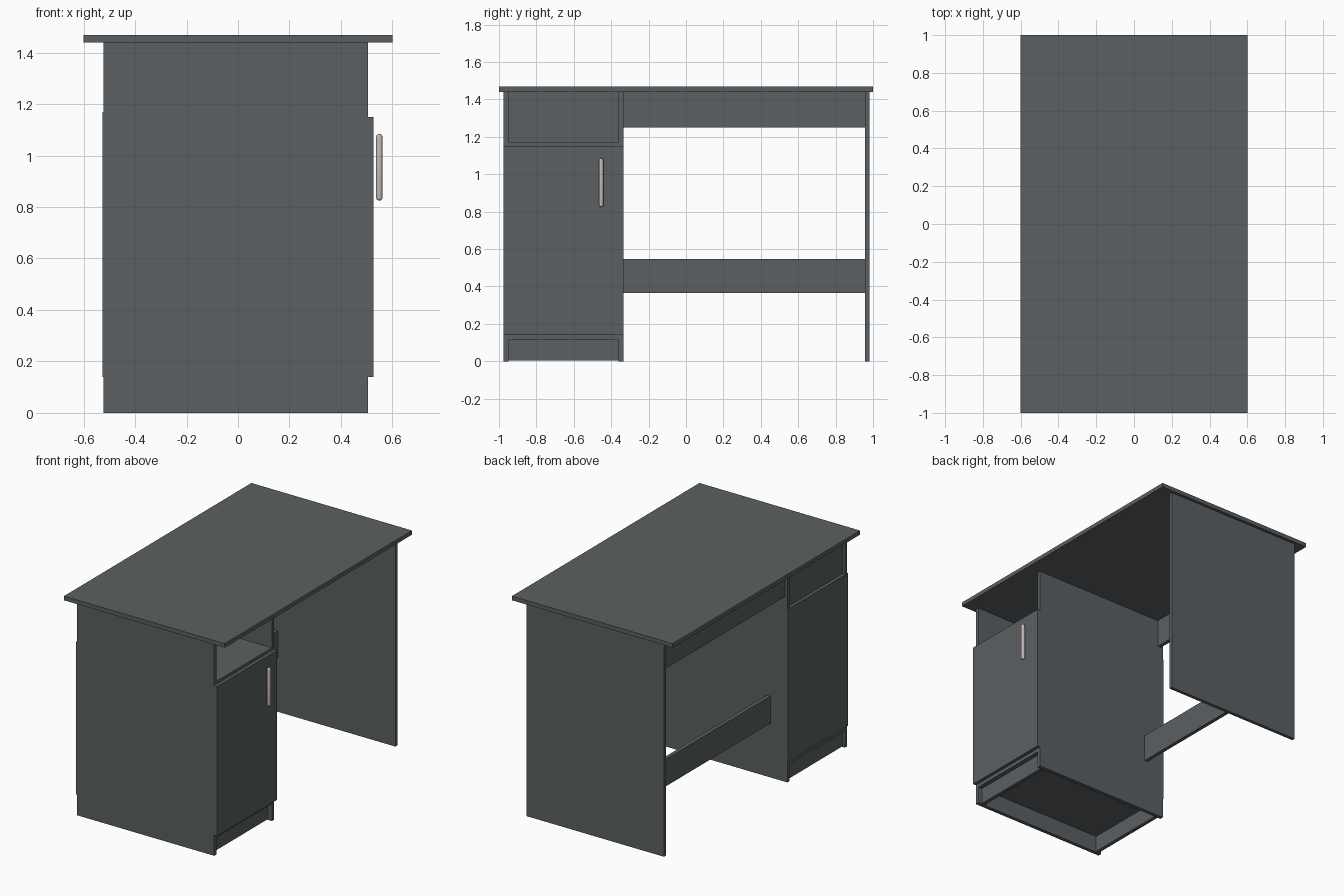
import bpy, bmesh

if "Cube" in bpy.data.objects:
    bpy.data.objects.remove(bpy.data.objects["Cube"])


def material(name, rgb):
    m = bpy.data.materials.new(name)
    m.diffuse_color = (*rgb, 1)
    m.use_nodes = True
    m.node_tree.nodes["Principled BSDF"].inputs["Base Color"].default_value = m.diffuse_color
    return m


SLATE = material("slate_grey_board", (0.106, 0.117, 0.122))
METAL = material("warm_grey_metal", (0.55, 0.50, 0.47))


def board(name, x, y, z, mat=SLATE):
    """Axis-aligned panel given by its (min, max) ranges."""
    bm = bmesh.new()
    bmesh.ops.create_cube(bm, size=1)
    for v in bm.verts:
        for i, (lo, hi) in enumerate((x, y, z)):
            v.co[i] = hi if v.co[i] > 0 else lo
    me = bpy.data.meshes.new(name)
    bm.to_mesh(me)
    bm.free()
    ob = bpy.data.objects.new(name, me)
    me.materials.append(mat)
    bpy.context.collection.objects.link(ob)
    return ob


BACK, FRONT = -0.522, 0.505          # depth of the upright panels
INNER = (-0.95, -0.36)               # clear width inside the cabinet
KNEE = (-0.335, 0.957)               # clear width of the knee space

# Desk top
board("desk_top", (-0.6, 0.6), (-1, 1), (1.44, 1.468))

# Upright panels
board("cabinet_outer_side", (BACK, FRONT), (-0.975, INNER[0]), (0, 1.44))
board("cabinet_inner_side", (BACK, FRONT), (INNER[1], KNEE[0]), (0, 1.44))
board("end_panel", (BACK, FRONT), (KNEE[1], 0.98), (0, 1.44))

# Cabinet interior: floor, niche shelf, niche back
board("cabinet_floor", (BACK, FRONT), INNER, (0.115, 0.14))
board("niche_shelf", (BACK, FRONT), INNER, (1.147, 1.17))
board("niche_back", (-0.505, -0.48), INNER, (1.17, 1.44))

# Recessed plinths, front and back
board("front_plinth", (0.45, 0.475), INNER, (0.005, 0.115))
board("back_plinth", (-0.505, -0.48), INNER, (0.005, 0.115))

# Cabinet door and thin back cover
board("cabinet_door", (FRONT, 0.527), (-0.975, KNEE[0]), (0.14, 1.15))
board("cabinet_back", (-0.527, BACK), (-0.975, KNEE[0]), (0.14, 1.17))

# Rails across the knee space
board("upper_rail", (-0.505, -0.48), KNEE, (1.25, 1.44))
board("foot_rail", (-0.395, -0.37), KNEE, (0.365, 0.548))

# Door handle with rounded edges
handle = board("door_handle", (0.537, 0.561), (-0.466, -0.442), (0.825, 1.084), METAL)
bev = handle.modifiers.new("round", 'BEVEL')
bev.width = 0.011
bev.segments = 4
for p in handle.data.polygons:
    p.use_smooth = True
